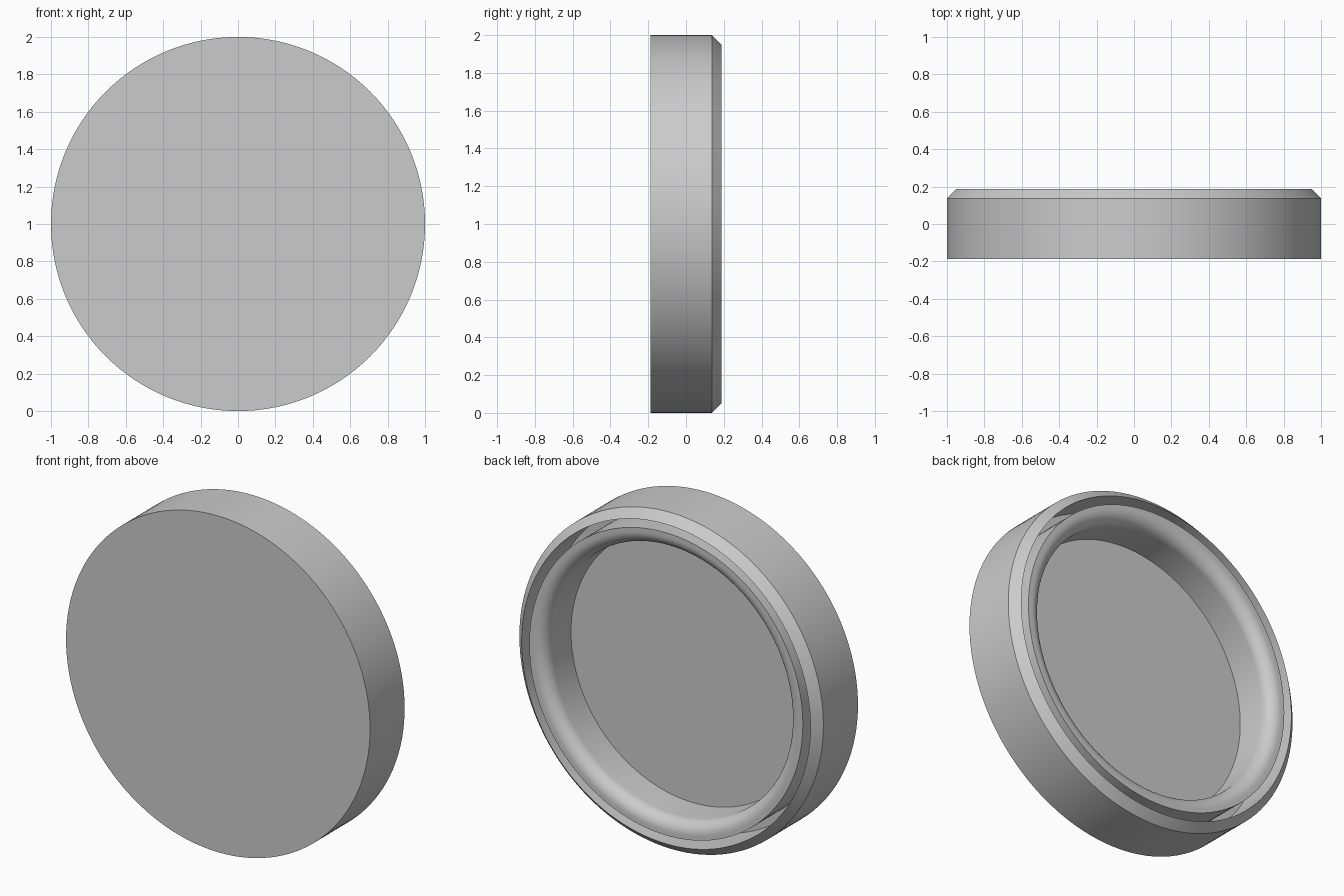
import bpy, bmesh, math
from mathutils import Vector

old = bpy.data.objects.get("Cube")
if old:
    bpy.data.objects.remove(old, do_unlink=True)

CENTRE = Vector((0, 0, 1))
HALF = 0.1875      # half the depth
FLOOR = -0.0625    # inside face of the front plate

grey = bpy.data.materials.new("grey")
grey.use_nodes = True
colour = (0.6, 0.6, 0.6, 1)
grey.diffuse_color = colour
grey.node_tree.nodes["Principled BSDF"].inputs["Base Color"].default_value = colour


def lathe(name, profile, closed):
    """Spin a (radius, y) profile around the front-to-back axis."""
    bm = bmesh.new()
    verts = [bm.verts.new(CENTRE + Vector((r, y, 0))) for r, y in profile]
    edges = [bm.edges.new(pair) for pair in zip(verts, verts[1:])]
    if closed:
        edges.append(bm.edges.new((verts[-1], verts[0])))
    bmesh.ops.spin(bm, geom=verts + edges, cent=CENTRE, axis=(0, 1, 0),
                   angle=math.tau, steps=128, use_duplicate=False)
    bmesh.ops.remove_doubles(bm, verts=bm.verts[:], dist=1e-4)
    bmesh.ops.recalc_face_normals(bm, faces=bm.faces[:])
    mesh = bpy.data.meshes.new(name)
    bm.to_mesh(mesh)
    bm.free()
    mesh.materials.append(grey)
    obj = bpy.data.objects.new(name, mesh)
    bpy.context.collection.objects.link(obj)
    bpy.ops.object.select_all(action='DESELECT')
    obj.select_set(True)
    bpy.context.view_layer.objects.active = obj
    bpy.ops.object.shade_smooth_by_angle(angle=math.radians(30))


# Cap: front plate and outer wall with a chamfered back edge
lathe("cap_shell", [(0, -HALF), (1, -HALF), (1, HALF - 0.05), (0.95, HALF),
                    (0.95, FLOOR), (0, FLOOR)], closed=False)

# Inner ring: stands clear of the wall, with a rounded inner back edge
R = 0.075
fillet = [(0.8 + R * (1 - math.sin(a)), HALF - R * (1 - math.cos(a)))
          for a in (math.pi / 2 * i / 12 for i in range(13))]
lathe("inner_ring", [(0.9, FLOOR - 0.02), (0.9, HALF)] + fillet + [(0.8, FLOOR - 0.02)],
      closed=True)
